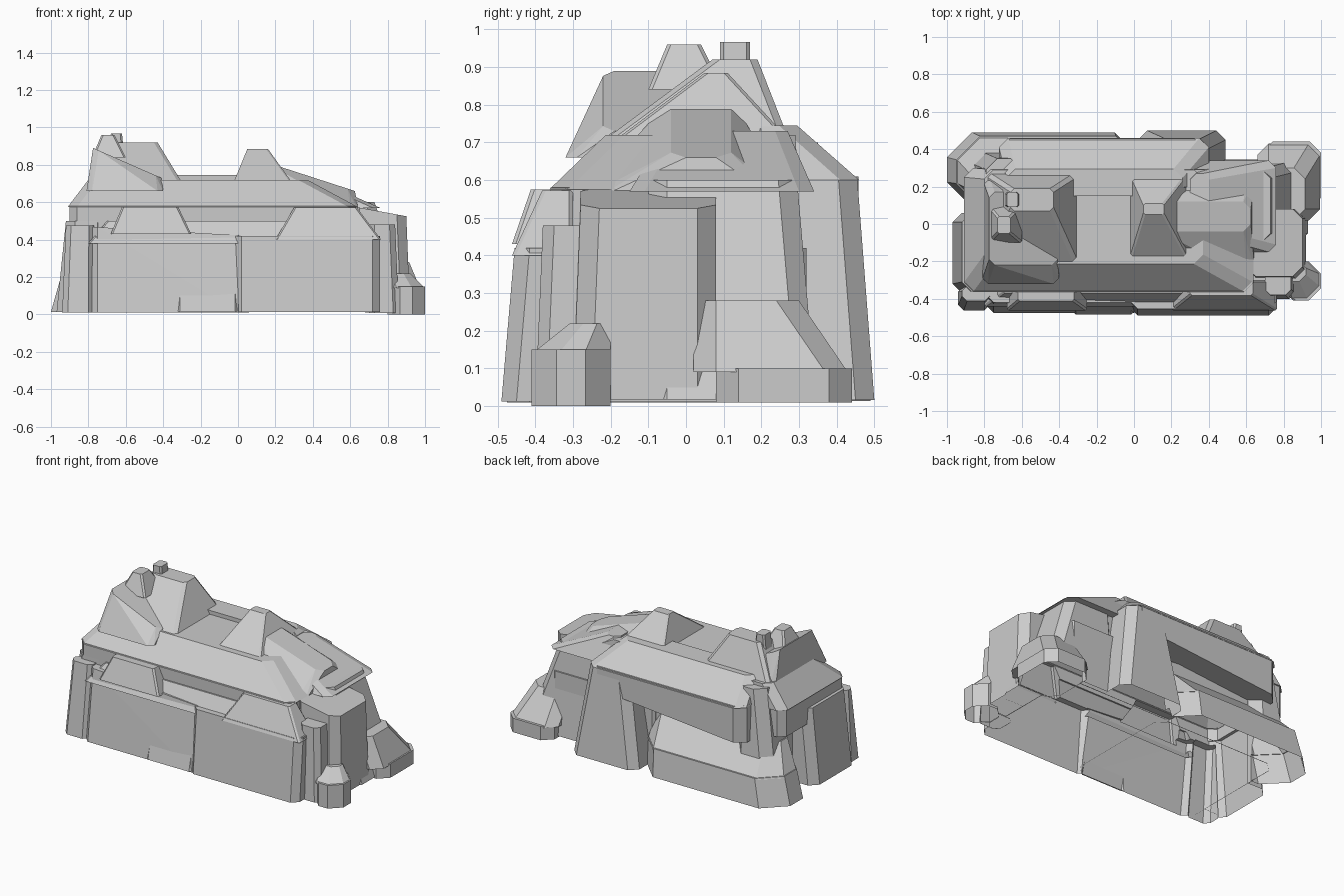
import bpy, bmesh

if "Cube" in bpy.data.objects:
    bpy.data.objects.remove(bpy.data.objects["Cube"])


def mass(name, x, y, z, left=0, right=0, front=0, back=0, drop=0, rise=0, cut=0.01):
    """Rock mass with chipped corners. left/right/front/back set the top edge in,
    drop lowers the right end of the top, rise lifts the right end of the base."""
    bm = bmesh.new()
    for top in (0, 1):
        a, b = x[0] + left * top, x[1] - right * top
        c, d = y[0] + front * top, y[1] - back * top
        k = min(cut, (b - a) / 3, (d - c) / 3)
        for px, sx in ((a, k), (b, -k)):
            for py, sy in ((c, k), (d, -k)):
                for dx, dy in ((sx, 0), (0, sy)):
                    t = (px + dx - a) / (b - a)
                    bm.verts.new((px + dx, py + dy, z[top] + (-drop * t if top else rise * t)))
    bmesh.ops.convex_hull(bm, input=bm.verts[:])
    bmesh.ops.delete(bm, geom=[v for v in bm.verts if not v.link_faces], context='VERTS')
    bmesh.ops.recalc_face_normals(bm, faces=bm.faces[:])
    me = bpy.data.meshes.new(name)
    bm.to_mesh(me)
    bm.free()
    ob = bpy.data.objects.new(name, me)
    bpy.context.collection.objects.link(ob)
    return ob


def add(*args, **kw):
    """Weld another mass into the body so it stays one solid rock."""
    part = mass(*args, **kw)
    m = body.modifiers.new(part.name, 'BOOLEAN')
    m.operation, m.solver, m.object = 'UNION', 'EXACT', part
    bpy.ops.object.modifier_apply(modifier=m.name)
    bpy.data.objects.remove(part)


# Upper tier: vertical band, then a slope up to the plateau
body = mass("rock_formation", (-.9, .63), (-.36, .29), (.4, .58), cut=.04)
bpy.context.view_layer.objects.active = body
add("tier_slope", (-.91, .64), (-.363, .3), (.575, .72), left=.11, right=.27, front=.15, back=.01, cut=.05)

# Front cliffs, stepped at the centre, with stones on the ledge and at the foot
add("front_cliff_left", (-.81, .06), (-.475, .31), (.01, .47), front=.055, drop=.05, cut=.06)
add("front_cliff_right", (-.02, .76), (-.49, .32), (.012, .42), front=.035, cut=.04)
add("foot_stone", (-.32, -.005), (-.485, -.4), (.015, .2), front=.045)
add("ledge_rubble", (-.8, .7), (-.44, -.3), (.38, .5), left=.1, right=.1, front=.07)
add("ledge_stone_left", (-.68, -.25), (-.462, -.33), (.43, .575), left=.06, right=.07, front=.05)
add("ledge_stone_right", (.2, .765), (-.462, -.3), (.4, .572), left=.1, right=.13, front=.08)

# Left end
add("left_block", (-.97, -.7), (-.37, .06), (.013, .5), left=.05, front=.01, cut=.05)
add("left_pillar", (-.94, -.77), (-.462, -.33), (.011, .475), left=.02, front=.05, cut=.03)
add("rear_left_column", (-.88, -.6), (.11, .39), (.1, .7), left=.09, back=.04, cut=.06)

# Back: overhang above a hollow, shelf below, buttress closing the hollow
add("overhang_lip", (-.72, .38), (.2, .458), (.37, .61), rise=.1, cut=.06)
add("overhang_slope", (-.722, .4), (.15, .46), (.6, .745), left=.04, right=.14, back=.165, cut=.05)
add("back_shelf", (-1, .03), (.09, .49), (.014, .19), left=.05, back=.02, cut=.14)
add("shelf_top", (-.95, .03), (.1, .468), (.18, .35), left=.1, back=.16, cut=.12)
add("back_buttress", (.02, .49), (.2, .5), (.016, .6), left=.1, right=.09, back=.045, cut=.05)

# Right end: flank, shoulder, nose, pillar and foot
add("right_flank", (.4, .93), (-.1, .345), (.017, .6), right=.2, back=.05, cut=.05)
add("flank_top", (.3, .76), (-.15, .34), (.57, .73), right=.36, front=.1, back=.07, cut=.04)
add("right_shoulder", (.6, .92), (-.3, .08), (.018, .58), right=.02, front=.02, drop=.055, cut=.05)
add("nose_base", (.68, 1), (.08, .44), (.009, .1), cut=.06)
add("nose_slope", (.66, .995), (.02, .43), (.09, .28), right=.08, back=.13, cut=.06)
add("right_pillar", (.7, .86), (-.4, -.25), (.008, .48), front=.02, right=.02, cut=.03)
add("right_foot", (.8, 1), (-.41, -.2), (0, .15), cut=.08)
add("right_foot_top", (.78, 1), (-.408, -.2), (.14, .22), right=.08, front=.1, cut=.07)

# Right peak and its descending ridge
add("right_peak", (-.03, .3), (-.21, .29), (.69, .885), left=.08, right=.14, front=.26, back=.18)
add("right_ridge", (.1, .645), (-.28, .28), (.55, .83), right=.02, front=.24, back=.16, drop=.17, cut=.04)

# Left peak, crest and knobs
add("left_peak", (-.8, -.29), (-.24, .28), (.69, .92), left=.14, right=.14, front=.31, back=.09, cut=.02)
add("left_crest", (-.81, -.4), (-.32, .27), (.66, .89), left=.035, right=.01, front=.1, back=.1, drop=.16, cut=.03)
add("crest_knob_front", (-.78, -.6), (-.1, .1), (.84, .96), left=.05, right=.06, front=.05, back=.06)
add("crest_knob_back", (-.69, -.61), (.09, .17), (.86, .967), left=.01, right=.01)

# The rock is a shell open underneath
bm = bmesh.new()
bm.from_mesh(body.data)
under = [f for f in bm.faces if f.normal.z < -.8 and f.calc_center_median().z < .03]
bmesh.ops.delete(bm, geom=under, context='FACES')
bm.to_mesh(body.data)
bm.free()
